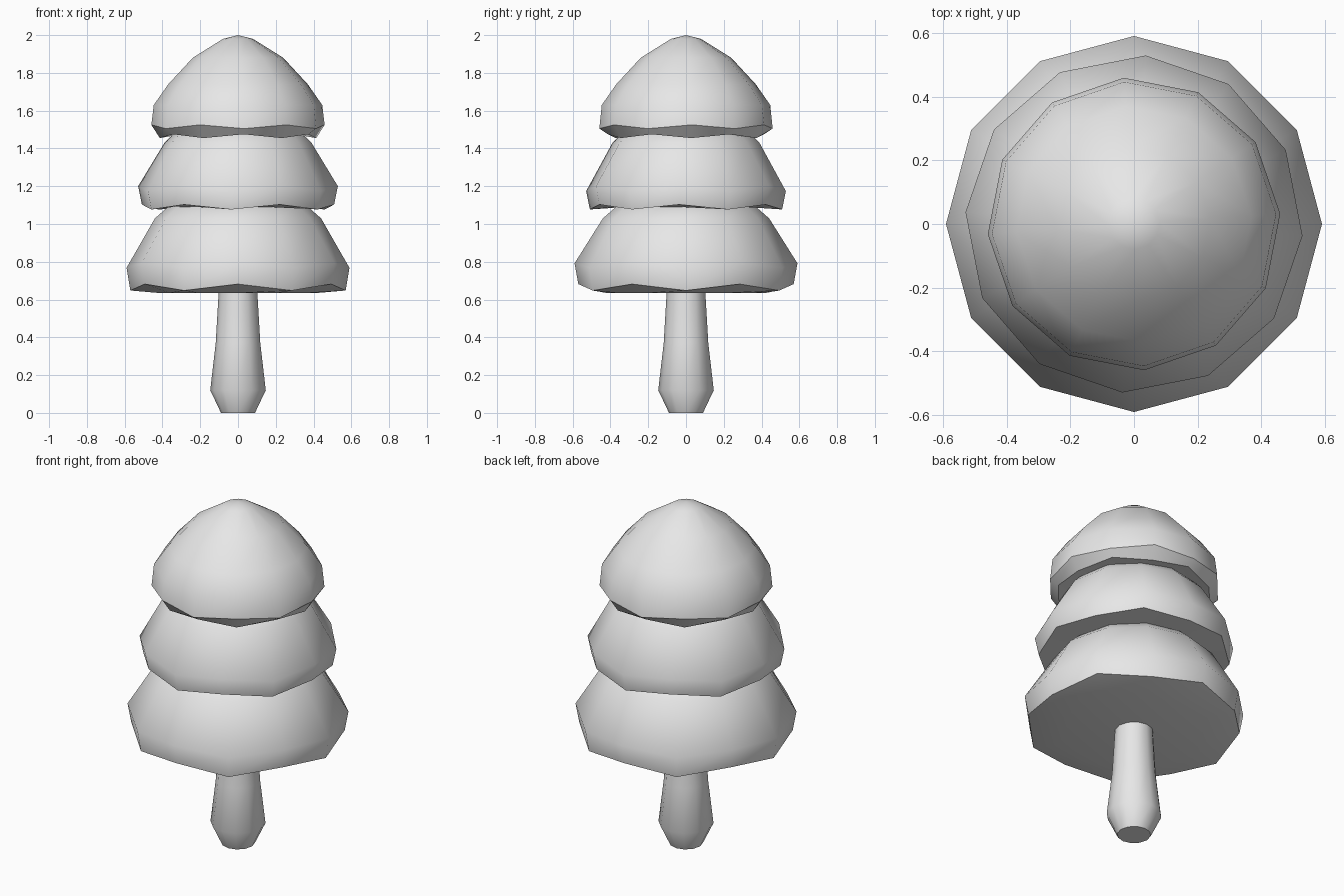
import bpy, bmesh, math

cube = bpy.data.objects.get("Cube")
if cube:
    bpy.data.objects.remove(cube)

SIDES = 12

grey = bpy.data.materials.new("plain_grey")
grey.use_nodes = True
colour = (0.8, 0.8, 0.8, 1)
grey.diffuse_color = colour
grey.node_tree.nodes["Principled BSDF"].inputs["Base Color"].default_value = colour


def lathe(name, profile, turn=0.0, sharp=45):
    """Spin (radius, height, wave) rings; wave lifts every other corner."""
    bm = bmesh.new()
    rings = []
    for radius, height, wave in profile:
        ring = []
        for i in range(SIDES):
            a = math.radians(turn) + math.tau * i / SIDES
            z = height + (wave if i % 2 else -wave)
            ring.append(bm.verts.new((radius * math.cos(a), radius * math.sin(a), z)))
        rings.append(ring)
    for low, high in zip(rings, rings[1:]):
        for i in range(SIDES):
            j = (i + 1) % SIDES
            bm.faces.new((low[i], low[j], high[j], high[i]))
    bm.faces.new(reversed(rings[0]))
    # close the top with a fan to a centre point
    tip = bm.verts.new((0, 0, profile[-1][1] + 0.02))
    for i in range(SIDES):
        bm.faces.new((rings[-1][i], rings[-1][(i + 1) % SIDES], tip))
    bmesh.ops.recalc_face_normals(bm, faces=bm.faces)
    mesh = bpy.data.meshes.new(name)
    bm.to_mesh(mesh)
    bm.free()
    mesh.materials.append(grey)
    obj = bpy.data.objects.new(name, mesh)
    bpy.context.collection.objects.link(obj)
    bpy.ops.object.select_all(action="DESELECT")
    bpy.context.view_layer.objects.active = obj
    obj.select_set(True)
    bpy.ops.object.shade_smooth_by_angle(angle=math.radians(sharp))
    return obj


# trunk with a tapered foot
lathe("trunk", [(0.09, 0, 0), (0.147, 0.12, 0), (0.118, 0.37, 0), (0.10, 0.68, 0)])

# foliage tiers, each turned slightly and with a wavy hem
lathe("lower_foliage", [
    (0.42, 0.635, 0), (0.57, 0.665, 0.017), (0.59, 0.78, 0.012),
    (0.44, 1.03, 0), (0.36, 1.10, 0), (0.15, 1.16, 0)])
lathe("middle_foliage", [
    (0.38, 1.09, 0), (0.51, 1.09, -0.013), (0.53, 1.187, -0.013),
    (0.39, 1.43, 0), (0.33, 1.49, 0), (0.15, 1.55, 0)], turn=-4)
lathe("upper_foliage", [
    (0.30, 1.48, 0), (0.415, 1.465, 0.01), (0.46, 1.515, -0.01), (0.447, 1.63, 0),
    (0.37, 1.74, 0), (0.24, 1.88, 0), (0.08, 1.98, 0)], turn=4)
